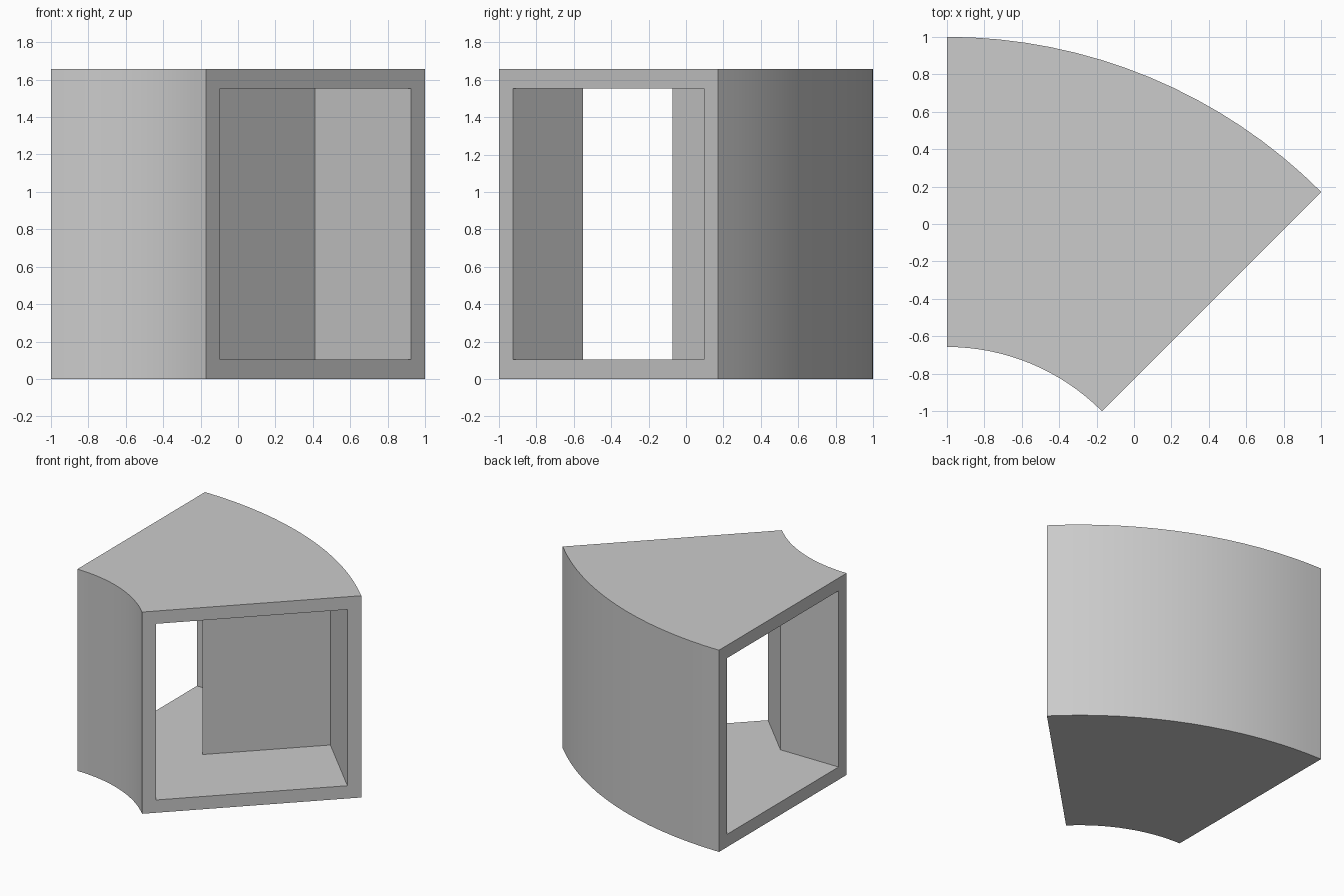
import bpy, bmesh
from math import sin, cos, tan, radians, sqrt
from mathutils import Vector

cube = bpy.data.objects.get("Cube")
if cube:
    bpy.data.objects.remove(cube, do_unlink=True)

# Main dimensions of the 45 degree ring segment
SWEEP = radians(45)
OUTER = 2 * sqrt(2)
INNER = OUTER - 1.657
HEIGHT = 1.657
WALL = 0.105
DEPTH = 0.728          # depth of each square opening
SEGMENTS = 16
CENTRE = Vector((-1, 1 - OUTER))


def prism(name, outline, z0, z1):
    """Extrude a closed plan outline, given about the arc centre."""
    bm = bmesh.new()
    verts = [bm.verts.new((*(CENTRE + p), z0)) for p in outline]
    face = bm.faces.new(verts)
    extruded = bmesh.ops.extrude_face_region(bm, geom=[face])["geom"]
    top = [g for g in extruded if isinstance(g, bmesh.types.BMVert)]
    bmesh.ops.translate(bm, verts=top, vec=(0, 0, z1 - z0))
    bmesh.ops.recalc_face_normals(bm, faces=bm.faces)
    mesh = bpy.data.meshes.new(name)
    bm.to_mesh(mesh)
    bm.free()
    obj = bpy.data.objects.new(name, mesh)
    bpy.context.collection.objects.link(obj)
    return obj


def arc(radius):
    angles = [SWEEP * i / SEGMENTS for i in range(SEGMENTS + 1)]
    return [Vector((radius * sin(a), radius * cos(a))) for a in angles]


def mirrored(p):
    """Reflect a plan point across the middle line of the segment."""
    axis = Vector((sin(SWEEP / 2), cos(SWEEP / 2)))
    return 2 * p.dot(axis) * axis - p


# Solid curved body
body = prism("curved_corner_body", arc(OUTER) + arc(INNER)[::-1], 0, HEIGHT)

grey = bpy.data.materials.new("plain_grey")
grey.use_nodes = True
colour = (0.6, 0.6, 0.6, 1)
grey.diffuse_color = colour
grey.node_tree.nodes["Principled BSDF"].inputs["Base Color"].default_value = colour
body.data.materials.append(grey)

# Two box openings, one from each end, meeting inside
near, far = INNER + WALL, OUTER - WALL
slope = tan(SWEEP / 2)
side = [Vector((-0.2, near)), Vector((-0.2, far)), Vector((DEPTH, far))]
outline = (side + [Vector((DEPTH, DEPTH / slope))]
           + [mirrored(p) for p in reversed(side)]
           + [Vector((near * slope, near))])
cutter = prism("opening_cutter", outline, WALL, HEIGHT - WALL)
cutter.data.materials.append(grey)
cutter.hide_render = True

cut = body.modifiers.new("openings", "BOOLEAN")
cut.operation = "DIFFERENCE"
cut.solver = "EXACT"
cut.object = cutter

# Apply the cut and smooth only the curved walls
bpy.ops.object.select_all(action="DESELECT")
body.select_set(True)
bpy.context.view_layer.objects.active = body
bpy.ops.object.modifier_apply(modifier=cut.name)
bpy.data.objects.remove(cutter, do_unlink=True)
bpy.ops.object.shade_smooth_by_angle(angle=radians(30))
